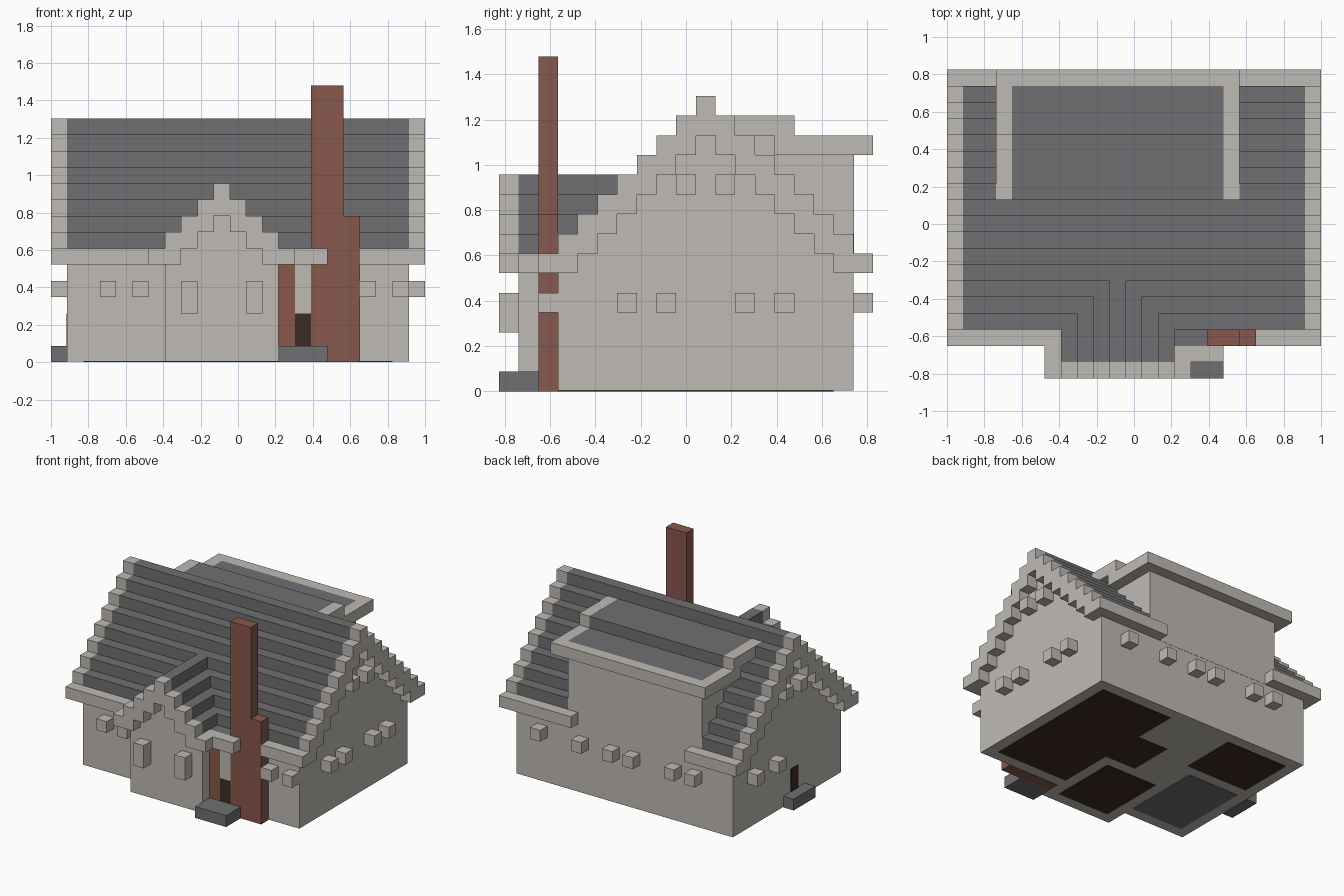
import bpy, bmesh

if "Cube" in bpy.data.objects:
    bpy.data.objects.remove(bpy.data.objects["Cube"])

U = 2 / 23  # one block


def material(name, rgb):
    m = bpy.data.materials.new(name)
    m.use_nodes = True
    m.diffuse_color = (*rgb, 1)
    m.node_tree.nodes["Principled BSDF"].inputs["Base Color"].default_value = (*rgb, 1)
    return m


STONE = material("pale stone", (0.52, 0.49, 0.455))
SLATE = material("slate grey", (0.162, 0.159, 0.168))
BRICK = material("red brick", (0.243, 0.098, 0.072))
WOOD = material("dark wood", (0.048, 0.025, 0.016))


def place(i, j, k):
    """Block grid position to model position."""
    return (i * U - 1, (j - 9.5) * U, k * U)


def finish(name, bm, mat):
    bmesh.ops.recalc_face_normals(bm, faces=bm.faces)
    mesh = bpy.data.meshes.new(name)
    bm.to_mesh(mesh)
    bm.free()
    mesh.materials.append(mat)
    obj = bpy.data.objects.new(name, mesh)
    bpy.context.collection.objects.link(obj)
    return obj


def prism(name, mat, axis, outline, a0, a1):
    """Extrude a (position, height) outline along x or y."""
    bm = bmesh.new()

    def ring(a):
        return [bm.verts.new(place(a, p, k) if axis == "x" else place(p, a, k))
                for p, k in outline]
    lo, hi = ring(a0), ring(a1)
    bm.faces.new(lo)
    bm.faces.new(hi)
    for n in range(len(lo)):
        m = (n + 1) % len(lo)
        bm.faces.new((lo[n], lo[m], hi[m], hi[n]))
    return finish(name, bm, mat)


def box(name, mat, i, j, k):
    return prism(name, mat, "x", [(j[0], k[0]), (j[1], k[0]), (j[1], k[1]), (j[0], k[1])], *i)


def stairs(centre, half, height):
    """Stepped line over columns; height gives the level of each column."""
    pts = []
    for d in range(-half, half + 1):
        for p in (centre + d, centre + d + 1):
            if len(pts) > 1 and pts[-1][1] == height(d) == pts[-2][1]:
                pts.pop()
            if not pts or pts[-1] != (p, height(d)):
                pts.append((p, height(d)))
    return pts


EAVE = 6


def roof_outline(centre, half, peak):
    upper = stairs(centre, half, lambda d: peak - abs(d))
    lower = stairs(centre, half, lambda d: max(peak - abs(d) - 2, EAVE))
    return upper + lower[::-1]


def wall_outline(centre, half, peak, base):
    top = stairs(centre, half, lambda d: max(peak - abs(d) - 2, EAVE))
    return top + [(centre + half + 1, base), (centre - half, base)]


# Main house: walls, slate roof, stepped gable trims
MAIN, WING = (10, 15), (10, 11)
BASE = 0.05
prism("house_walls", STONE, "x", wall_outline(MAIN[0], 7, MAIN[1], BASE), 1, 22)
prism("main_roof", SLATE, "x", roof_outline(MAIN[0], 7, MAIN[1]), 1, 22)
for side, i in (("right", 0), ("left", 22)):
    prism(side + "_gable_trim", STONE, "x", roof_outline(MAIN[0], 8, MAIN[1]), i, i + 1)

# Eaves
for name, i, j in (("front_right_eave", (1, 7), (2, 3)), ("front_left_eave", (19, 22), (2, 3)),
                   ("back_right_eave", (1, 5), (18, 19)), ("back_left_eave", (16, 22), (18, 19)),
                   ("wing_right_eave", (6, 7), (1, 2)), ("wing_left_eave", (14, 15), (1, 2)),
                   ("porch_eave", (15, 17), (1, 2))):
    box(name, STONE, i, j, (EAVE, EAVE + 1))
box("porch_roof", SLATE, (14, 16), (2, 3), (EAVE, EAVE + 1))

# Front wing
prism("wing_walls", STONE, "y", wall_outline(WING[0], 3, WING[1], BASE), 1, 4)
prism("wing_roof", SLATE, "y", roof_outline(WING[0], 3, WING[1]), 1, 6)
prism("wing_gable_trim", STONE, "y", roof_outline(WING[0], 4, WING[1]), 0, 1)

# Back dormer
box("dormer_wall", STONE, (4, 17), (11, 18.02), (EAVE, 12))
box("dormer_upper_wall", STONE, (4, 17), (11.5, 14), (12, 13))
box("dormer_upper_roof", SLATE, (4, 17), (11, 15), (13, 14))
box("dormer_lower_roof", SLATE, (4, 17), (14, 18), (12, 13))
for side, i in (("right", 3), ("left", 17)):
    box(side + "_dormer_upper_trim", STONE, (i, i + 1), (11, 15), (13, 14.01))
    box(side + "_dormer_lower_trim", STONE, (i, i + 1), (14, 19), (12, 13))
box("dormer_back_trim", STONE, (4, 17), (18, 19), (12, 13))

# Chimney and front entrance
box("chimney_stack", BRICK, (16, 18), (2, 3), (0, 17))
box("chimney_shoulder", BRICK, (18, 19), (2, 3), (0, 9))
box("entrance_pillar", BRICK, (14, 15), (2, 3), (0, EAVE))
box("entrance_sill", BRICK, (15, 16), (2, 3), (0, 1))
box("front_door", WOOD, (15, 16), (2, 3), (1, 3))
box("entrance_lintel", STONE, (15, 16), (2, 3), (3, EAVE))
box("front_step", SLATE, (14, 17), (0, 2), (0, 1))

# Side entrance
box("side_door", WOOD, (0.95, 1), (9, 10), (1, 3))
box("side_step", SLATE, (0, 1), (8, 11), (0, 1))


# Window blocks
def windows(name, cells, k):
    for n, (i, j) in enumerate(cells, 1):
        box(f"{name}_window_{n}", STONE, (i, i + 1), (j, j + 1), k)


windows("front", [(i, 2) for i in (3, 5, 19, 21)], (4, 5))
windows("wing", [(i, 0) for i in (8, 12)], (3, 5))
windows("back", [(i, 18) for i in (4, 6, 10, 12, 15, 19)], (4, 5))
windows("left", [(22, j) for j in (6, 8, 12, 14)], (4, 5))
windows("right", [(0, j) for j in (12, 15)], (4, 5))
windows("attic", [(i, j) for i in (0, 22) for j in (9, 11)], (10, 11))

# Floor panels on the underside
for name, mat, i, j in (("living_floor", WOOD, (14, 21), (4, 17)),
                        ("hall_floor", WOOD, (11, 14), (9, 13)),
                        ("wing_floor", WOOD, (8, 13), (2, 8)),
                        ("bedroom_floor", WOOD, (2, 8), (12, 17)),
                        ("kitchen_floor", SLATE, (2, 7), (4, 11))):
    box(name, mat, i, j, (0, BASE))
